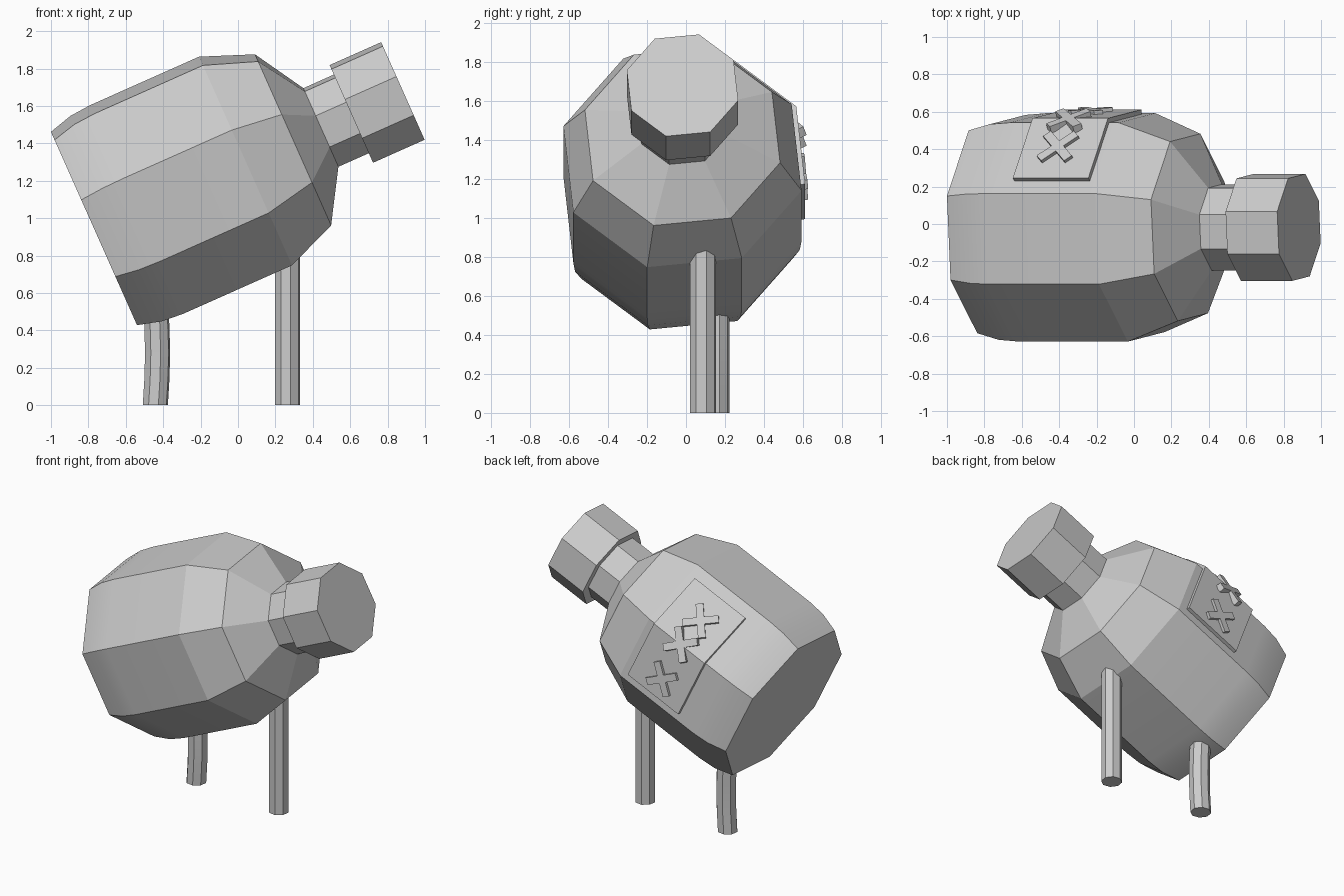
import bpy, bmesh, math
from mathutils import Matrix, Vector

cube = bpy.data.objects.get("Cube")
if cube:
    bpy.data.objects.remove(cube, do_unlink=True)

grey = bpy.data.materials.new("plain grey")
grey.use_nodes = True
grey.diffuse_color = (0.6, 0.6, 0.6, 1)
grey.node_tree.nodes["Principled BSDF"].inputs["Base Color"].default_value = (0.6, 0.6, 0.6, 1)

# Jug frame: local x runs from the base to the cap, tilted upward
TILT = Matrix.Translation((-0.77, -0.018, 0.945)) @ Matrix.Rotation(math.radians(-24), 4, "Y")
TURN = math.radians(28.5)
SIDES = 8


def finish(name, bm, frame=None, smooth=None):
    bmesh.ops.recalc_face_normals(bm, faces=bm.faces)
    if frame:
        bm.transform(frame)
    mesh = bpy.data.meshes.new(name)
    bm.to_mesh(mesh)
    bm.free()
    mesh.materials.append(grey)
    obj = bpy.data.objects.new(name, mesh)
    bpy.context.collection.objects.link(obj)
    if smooth:
        bpy.ops.object.select_all(action="DESELECT")
        obj.select_set(True)
        bpy.context.view_layer.objects.active = obj
        bpy.ops.object.shade_smooth_by_angle(angle=math.radians(smooth))
    return obj


def loft(rings):
    """Skin a list of equal-length point rings and cap both ends."""
    bm = bmesh.new()
    loops = [[bm.verts.new(p) for p in ring] for ring in rings]
    n = len(loops[0])
    for a, b in zip(loops, loops[1:]):
        for i in range(n):
            j = (i + 1) % n
            bm.faces.new((a[i], a[j], b[j], b[i]))
    bm.faces.new(loops[0])
    bm.faces.new(loops[-1])
    return bm


def polar(radius, k):
    a = TURN + k * math.tau / SIDES
    return Vector((0, radius * math.cos(a), radius * math.sin(a)))


def turned(profile):
    return loft([[polar(r, k) + Vector((t, 0, 0)) for k in range(SIDES)] for t, r in profile])


# Jug body with neck, and the cap
finish("jug_body", turned([(0, 0.59), (0.13, 0.627), (0.25, 0.637), (0.887, 0.637),
                           (1.165, 0.522), (1.328, 0.24), (1.52, 0.24)]), TILT, 20)
finish("cap", turned([(1.506, 0.298), (1.808, 0.298)]), TILT)

# Label plate folded over two back facets
R = 0.637
top, fold, low = polar(R, 1), polar(R, 0), polar(R, -1)
path = [top.lerp(fold, 0.18), fold, fold.lerp(low, 0.88)]
normals = [(top + fold).normalized(), fold.normalized(), (fold + low).normalized()]
LIFT = 0.025
lifts = [LIFT, LIFT / math.cos(math.pi / SIDES), LIFT]
outer = [p + n * d for p, n, d in zip(path, normals, lifts)]
inner = [p - n * 0.01 for p, n in zip(path, normals)]
section = outer + inner[::-1]
finish("label", loft([[p + Vector((t, 0, 0)) for p in section] for t in (0.39, 0.832)]), TILT)

# Three crossed marks on the label
centres = [top.lerp(fold, 0.6) + normals[0] * LIFT,
           fold + normals[1] * 0.012,
           fold.lerp(low, 0.58) + normals[2] * LIFT]
along = Vector((1, 0, 0))
for i, (centre, n) in enumerate(zip(centres, normals)):
    basis = Matrix((along, n.cross(along), n)).transposed().to_4x4()
    place = Matrix.Translation(centre + along * 0.6) @ basis
    bm = bmesh.new()
    for angle in (45, -45):
        m = place @ Matrix.Rotation(math.radians(angle), 4, "Z") @ Matrix.Diagonal((0.24, 0.05, 0.04, 1))
        bmesh.ops.create_cube(bm, size=1, matrix=m)
    finish("cross_mark_%d" % (i + 1), bm, TILT)


# Legs, each a slim eight-sided post with an optional slight bow
def leg(name, x, y, height, bow):
    rings = []
    for s in (0, 0.25, 0.5, 0.75, 1):
        c = Vector((x + bow * math.sin(math.pi * s), y, height * s))
        rings.append([c + Vector((math.cos(a), math.sin(a), 0)) * 0.069
                      for a in (math.tau * (k + 0.3) / SIDES for k in range(SIDES))])
    finish(name, loft(rings), None, 20)


leg("base_leg", -0.442, 0.155, 0.56, 0.012)
leg("shoulder_leg", 0.265, 0.088, 0.9, 0)
